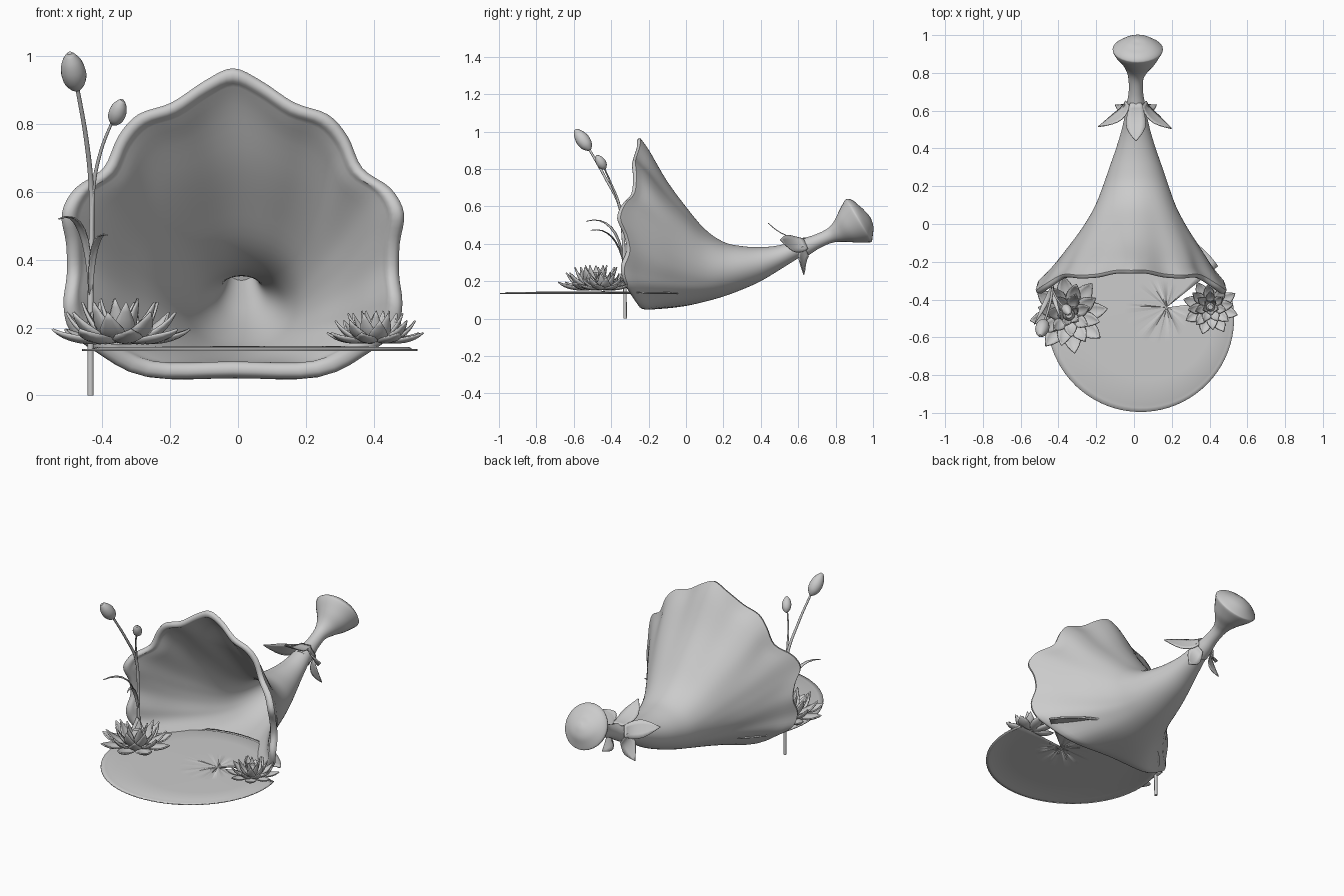
import bpy, math
from mathutils import Vector as V

if "Cube" in bpy.data.objects:
    bpy.data.objects.remove(bpy.data.objects["Cube"])


def catmull(pts, n, closed=False):
    """Smooth curve through tuples of any length."""
    m, out = len(pts), []
    get = (lambda i: pts[i % m]) if closed else (lambda i: pts[max(0, min(m - 1, i))])
    for i in range(m if closed else m - 1):
        a, b, c, d = (get(i + k) for k in (-1, 0, 1, 2))
        for j in range(n):
            t = j / n
            out.append(tuple(.5 * (2*q + (r-p)*t + (2*p-5*q+4*r-s)*t*t + (3*q-p-3*r+s)*t**3)
                             for p, q, r, s in zip(a, b, c, d)))
    if not closed:
        out.append(tuple(pts[-1]))
    return out


def make(name, verts, faces, thick=0, angle=50):
    me = bpy.data.meshes.new(name)
    me.from_pydata([tuple(v) for v in verts], [], faces)
    ob = bpy.data.objects.new(name, me)
    bpy.context.collection.objects.link(ob)
    bpy.ops.object.select_all(action='DESELECT')
    ob.select_set(True)
    bpy.context.view_layer.objects.active = ob
    bpy.ops.object.mode_set(mode='EDIT')
    bpy.ops.mesh.select_all(action='SELECT')
    bpy.ops.mesh.normals_make_consistent(inside=False)
    bpy.ops.object.mode_set(mode='OBJECT')
    if thick:
        s = ob.modifiers.new("thickness", 'SOLIDIFY')
        s.thickness, s.offset = thick, 0
    bpy.ops.object.shade_smooth_by_angle(angle=math.radians(angle))
    return ob


def loft(name, rings, wrap=False, caps=True):
    n, m = len(rings[0]), len(rings)
    faces = [(i*n + j, i*n + (j+1) % n, (i+1) % m*n + (j+1) % n, (i+1) % m*n + j)
             for i in range(m if wrap else m - 1) for j in range(n)]
    if caps and not wrap:
        faces += [tuple(range(n)), tuple(range((m-1)*n, m*n))]
    return make(name, [v for r in rings for v in r], faces)


def tube(name, path, n=16, sub=5):
    """Tube along (x, y, z, radius) points."""
    p = catmull(path, sub)
    rings = []
    for i, q in enumerate(p):
        t = (V(p[min(i+1, len(p)-1)][:3]) - V(p[max(i-1, 0)][:3])).normalized()
        a = t.cross(V((1, 0, 0))).normalized()
        b = t.cross(a)
        r = max(q[3], .001)
        rings.append([V(q[:3]) + r*(a*math.cos(k*math.tau/n) + b*math.sin(k*math.tau/n))
                      for k in range(n)])
    return loft(name, rings)


def petal(mesh, p0, p1, p2, width, side, cup=0., root=.45, rows=8, cols=4):
    """Add a pointed, cupped petal along a quadratic curve to (verts, faces)."""
    verts, faces = mesh
    o = len(verts)
    p0, p1, p2, side = V(p0), V(p1), V(p2), V(side).normalized()
    for i in range(rows + 1):
        t = i / rows
        c = p0*(1-t)**2 + p1*2*t*(1-t) + p2*t*t
        tan = (p1-p0)*(1-t) + (p2-p1)*t
        up = side.cross(tan).normalized()
        w = width/2 * ((root + (1-root)*math.sin(math.pi*t/1.1)) if t < .55 else
                       max(.02, (1 - ((t-.55)/.45)**1.6)))
        for j in range(cols + 1):
            s = 2*j/cols - 1
            verts.append(c + side*w*s + up*cup*w*s*s)
    for i in range(rows):
        for j in range(cols):
            a = o + i*(cols+1) + j
            faces.append((a, a+1, a+cols+2, a+cols+1))


# Trumpet blossom: wavy mouth outline (x, z, y), mirrored about x = -0.015
half = [(.07, .935, -.26), (.17, .87, -.28), (.27, .835, -.285), (.33, .77, -.28),
        (.375, .675, -.29), (.46, .615, -.34), (.5, .54, -.365), (.487, .45, -.33),
        (.485, .36, -.315), (.495, .27, -.345), (.475, .19, -.33), (.4, .13, -.3),
        (.25, .056, -.25)]
outline = [(-.015, .972, -.26)] + half + [(-.015, .055, -.24)] \
    + [(-.03 - x, z, y) for x, z, y in reversed(half)]
outline = catmull(outline, 4, True)
# sections: y, half width, top z, bottom z, amount of mouth shape, wall thickness
secs = [(.62, .048, .43, .335, 0, .015), (.5, .075, .392, .26, 0, .025),
        (.4, .105, .382, .2, 0, .03), (.3, .14, .387, .155, 0, .03),
        (.2, .175, .41, .118, .02, .03), (.1, .217, .48, .09, .1, .032),
        (0, .28, .6, .068, .22, .035), (-.1, .365, .74, .055, .45, .04),
        (-.19, .45, .9, .05, .78, .045), (-.235, .505, .965, .055, 1, .045)]


def section(y, w, zt, zb, f, inset):
    ring = []
    cx = -.015*f + .01*(1-f)
    for x, z, yy in outline:
        u, v = (x + .015)/.515, (z - .055)/.917
        a = math.atan2((v - .5)*2, u)
        g = min(1, f*1.15)
        u = u*g + math.cos(a)*(1-g)
        v = v*g + (.5 + .5*math.sin(a))*(1-g)
        ring.append((cx + (w-inset)*u, y + (yy + .25)*f, zb + inset + (zt-zb-2*inset)*v))
    return ring


fine = catmull(secs, 4)
rings = [section(*s[:5], 0) for s in fine]
y, w, zt, zb, f, th = secs[-1]
for dy, ins in ((-.012, .004), (-.018, .014), (-.018, .027), (-.012, .039)):  # rolled lip
    rings.append(section(y + dy, w, zt, zb, f, ins))
rings += [section(*s) for s in reversed(fine)]
loft("trumpet_blossom", rings, wrap=True)

# Stem and swollen bulb behind the blossom
tube("stem_bulb", [(.01, .59, .365, .055), (.01, .64, .385, .048), (.01, .7, .412, .038),
                   (.01, .77, .443, .04), (.015, .82, .466, .062), (.02, .87, .493, .1),
                   (.02, .915, .519, .13), (.02, .932, .529, .128), (.02, .955, .542, .09),
                   (.02, .97, .552, .045), (.02, .975, .556, .002)], 28)

# Calyx: five curled sepals
cal = ([], [])
for x, yb, zb_, mid, tip in (
        (0, .64, .43, (.01, .53, .42), (.01, .44, .51)),
        (1, .64, .40, (.07, .57, .39), (.2, .505, .42)),
        (-1, .64, .40, (-.05, .57, .39), (-.19, .515, .42)),
        (1, .645, .36, (.05, .6, .33), (.12, .63, .235)),
        (-1, .645, .36, (-.03, .6, .33), (-.1, .63, .235))):
    base = V((.01 + x*.045, yb, zb_))
    out = (base - V((.01, .64, .385))).normalized()
    petal(cal, base, mid, tip, .105, V((0, -.9, -.4)).cross(out), 0, .6)
make("calyx", *cal, thick=.005)

# Lily pad with a notch
cx, cy, R, n = .035, -.5, .495, 72
a0, a1 = math.radians(34), math.radians(372)
apex = V((cx + .15*math.cos(.4), cy + .15*math.sin(.4), 0))
verts, faces = [], []
prof = [(0, .143), (.35, .142), (.7, .14), (.93, .139), (.96, .133), (1, .134)]
for r, z in prof:
    for i in range(n + 1):
        a = a0 + (a1 - a0)*i/n
        rim = V((cx + R*math.cos(a), cy + R*math.sin(a), 0))
        q = apex.lerp(rim, r)
        verts.append((q.x, q.y, z))
for i in range(len(prof) - 1):
    for j in range(n):
        k = i*(n+1) + j
        faces.append((k, k+1, k+n+2, k+n+1))
make("lily_pad", verts, faces, thick=.006)


# Water lilies: layered rings of cupped petals
def lily(name, c, s, spin):
    mesh = ([], [])
    c = V(c)
    for cnt, r, h, w, low, off in ((8, .205, .045, .085, -.012, 0), (8, .165, .095, .075, -.005, .4),
                                   (7, .115, .125, .065, .005, .2), (5, .06, .135, .05, .03, .5)):
        for k in range(cnt):
            a = spin + off + k*math.tau/cnt
            d, side = V((math.cos(a), math.sin(a), 0)), V((-math.sin(a), math.cos(a), 0))
            up = V((0, 0, 1))
            petal(mesh, c + d*.015*s + up*.01*s, c + d*r*.72*s + up*low*s,
                  c + d*r*s + up*h*s, w*s, side, -.35, .35)
    make(name, *mesh, thick=.007*s)
    tube(name + "_heart", [(*c, .03*s), (c.x, c.y, c.z + .06*s, .032*s),
                           (c.x, c.y, c.z + .1*s, .018*s)], 12, 3)


lily("lily_large", (-.345, -.48, .15), 1, .15)
lily("lily_small", (.405, -.44, .152), .72, .5)

# Bud stalks
tube("stalk_tall", [(-.435, -.325, 0, .009), (-.435, -.33, .3, .009), (-.432, -.35, .58, .008),
                    (-.447, -.43, .75, .007), (-.475, -.52, .91, .006)], 10)
tube("stalk_short", [(-.433, -.335, .4, .007), (-.428, -.355, .6, .006),
                     (-.405, -.4, .72, .005), (-.37, -.44, .81, .004)], 10)


# Egg-shaped buds
def bud(name, a, b, r):
    a, b = V(a), V(b)
    prof = ((0, .15), (.08, .5), (.25, .88), (.5, 1), (.75, .8), (.92, .45), (.97, .28), (1, .2))
    tube(name, [(*a.lerp(b, t), r*k) for t, k in prof], 16, 3)


bud("bud_large", (-.475, -.512, .9), (-.497, -.592, 1.01), .037)
bud("bud_small", (-.368, -.432, .798), (-.342, -.478, .872), .026)

# Arching grass blades
blades = ([], [])
petal(blades, (-.435, -.33, .3), (-.44, -.37, .57), (-.53, -.535, .52), .026, (.8, -.5, 0), .2)
petal(blades, (-.435, -.33, .28), (-.435, -.37, .5), (-.385, -.51, .472), .022, (.9, .3, 0), .2)
make("grass_blades", *blades, thick=.004)
